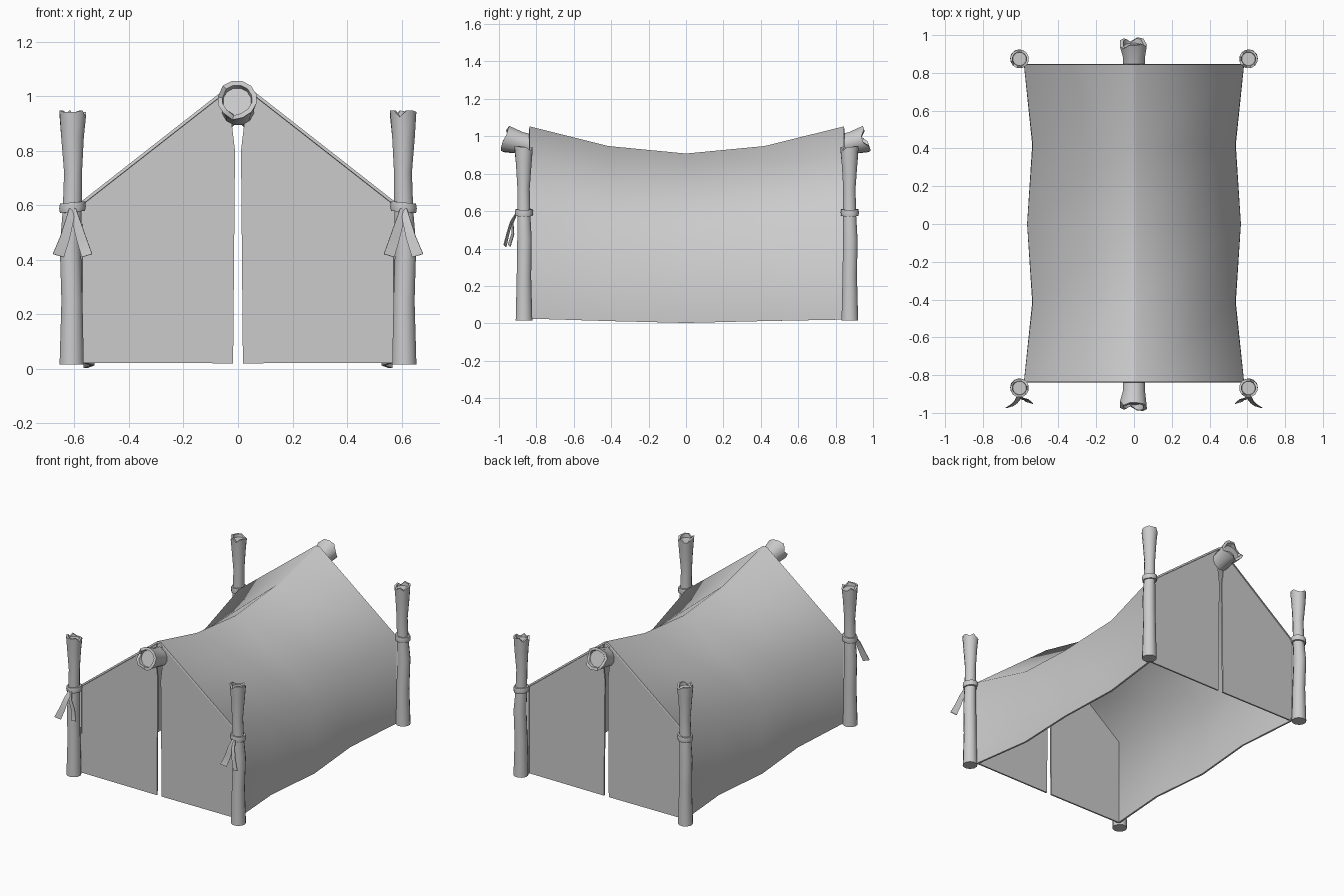
import bpy, bmesh, math, random
from mathutils import Vector

if "Cube" in bpy.data.objects:
    bpy.data.objects.remove(bpy.data.objects["Cube"])

random.seed(4)
N = 12


def make(name, verts, faces, thick=0, angle=40):
    me = bpy.data.meshes.new(name)
    me.from_pydata(verts, [], faces)
    bm = bmesh.new()
    bm.from_mesh(me)
    bmesh.ops.recalc_face_normals(bm, faces=bm.faces)
    bm.to_mesh(me)
    bm.free()
    ob = bpy.data.objects.new(name, me)
    bpy.context.collection.objects.link(ob)
    bpy.ops.object.select_all(action='DESELECT')
    ob.select_set(True)
    bpy.context.view_layer.objects.active = ob
    if thick:
        m = ob.modifiers.new("thickness", 'SOLIDIFY')
        m.thickness, m.offset = thick, 0
        bpy.ops.object.modifier_apply(modifier=m.name)
    bpy.ops.object.shade_smooth_by_angle(angle=math.radians(angle))
    return ob


def grid_faces(rows, cols, wrap=False):
    return [(r * cols + c, r * cols + (c + 1) % cols,
             (r + 1) * cols + (c + 1) % cols, (r + 1) * cols + c)
            for r in range(rows - 1) for c in range(cols if wrap else cols - 1)]


def log(name, rings, axis, jag):
    """Tube through (centre, radius) rings with a split, hollowed end."""
    axis = Vector(axis).normalized()
    u = axis.orthogonal().normalized()
    v = axis.cross(u)
    chips = [random.choice((0, 0, -jag, jag * 0.3)) for _ in range(N)]
    top, r = Vector(rings[-1][0]), rings[-1][1]
    sections = [(Vector(c), rad, False) for c, rad in rings]
    sections[-1] = (top, r, True)
    sections += [(top, r * 0.76, True), (top - axis * jag * 1.1, r * 0.72, False)]
    verts = []
    for c, rad, rough in sections:
        for i in range(N):
            a = math.tau * i / N
            p = c + (u * math.cos(a) + v * math.sin(a)) * rad
            verts.append(p + axis * chips[i] if rough else p)
    k = len(sections)
    faces = grid_faces(k, N, True) + [tuple(range(N)), tuple(range((k - 1) * N, k * N))]
    return make(name, verts, faces)


# Canvas: sagging roof and side walls, one section per station
# station: y, bottom x, bottom z, eave x, eave z, ridge z
stations = [(-0.837, 0.577, 0.025, 0.577, 0.605, 1.047),
            (-0.415, 0.533, 0.012, 0.531, 0.515, 0.942),
            (0, 0.56, 0.002, 0.56, 0.472, 0.902),
            (0.42, 0.533, 0.012, 0.531, 0.515, 0.942),
            (0.845, 0.577, 0.02, 0.577, 0.605, 1.047)]
verts = []
for y, bx, bz, ex, ez, rz in stations:
    half = [(bx, bz), (ex, ez), (0.012, rz)]
    verts += [(-x, y, z) for x, z in half] + [(x, y, z) for x, z in reversed(half)]
make("canvas_roof", verts, grid_faces(5, 6), 0.012, 60)

# End walls: two flaps with a narrow slit between them
flap = [(0.018, 0.02), (0.572, 0.022), (0.572, 0.6), (0.02, 1.032), (0.023, 0.9), (0.011, 0.8)]
for end, y in (("front", -0.829), ("back", 0.838)):
    for side, s in (("left", -1), ("right", 1)):
        make(f"{end}_{side}_flap", [(s * x, y, z) for x, z in flap], [tuple(range(6))], 0.01)

# Ridge pole stubs sticking out of each end
for end, s in (("front", -1), ("back", 1)):
    rings = [((0, s * 0.825, 0.95), 0.06), ((0, s * 0.89, 0.966), 0.061),
             ((-0.003, s * 0.967, 0.988), 0.073)]
    log(f"{end}_ridge_stub", rings, (0, s * 0.95, 0.3), 0.024)

# Corner posts with rope bands
bends = [(0, 0.015, 0.046), (-0.001, 0.25, 0.040), (0.005, 0.45, 0.040),
         (-0.002, 0.58, 0.036), (-0.005, 0.72, 0.034), (-0.003, 0.85, 0.043), (-0.004, 0.942, 0.05)]
band = [(0.034, 0.575), (0.046, 0.575), (0.049, 0.592), (0.046, 0.61), (0.034, 0.61)]
for end, y in (("front", -0.866), ("back", 0.876)):
    for side, s in (("left", -1), ("right", 1)):
        rings = [((s * (0.61 + d), y + d * 0.5, z), r) for d, z, r in bends]
        log(f"{end}_{side}_post", rings, (0, 0, 1), 0.018)
        loop = band + band[:1]
        verts = [(s * 0.607 + r * math.cos(math.tau * i / N), y + r * math.sin(math.tau * i / N),
                  z - s * 0.004 * math.cos(math.tau * i / N)) for r, z in loop for i in range(N)]
        make(f"{end}_{side}_band", verts, grid_faces(len(loop), N, True))

# Hanging rope ends on the front posts: x offset, y, z, half width
tails = {"inner": [(-0.002, -0.908, 0.585, 0.010), (-0.014, -0.928, 0.54, 0.014),
                   (-0.032, -0.925, 0.48, 0.017), (-0.053, -0.945, 0.415, 0.019)],
         "outer": [(0.002, -0.908, 0.585, 0.010), (0.012, -0.935, 0.54, 0.014),
                   (0.028, -0.952, 0.48, 0.017), (0.052, -0.968, 0.415, 0.020)]}
for side, s in (("left", -1), ("right", 1)):
    for part, pts in tails.items():
        tilt = 0.3 if part == "inner" else -0.3
        verts = [(s * (0.607 + x + e * w), y + tilt * e * w, z + e * w * (-tilt))
                 if part == "outer" else
                 (s * (0.607 + x + e * w), y + tilt * e * w, z - e * w * tilt)
                 for x, y, z, w in pts for e in (-1, 1)]
        make(f"{side}_{part}_rope_end", verts, grid_faces(4, 2), 0.004)
